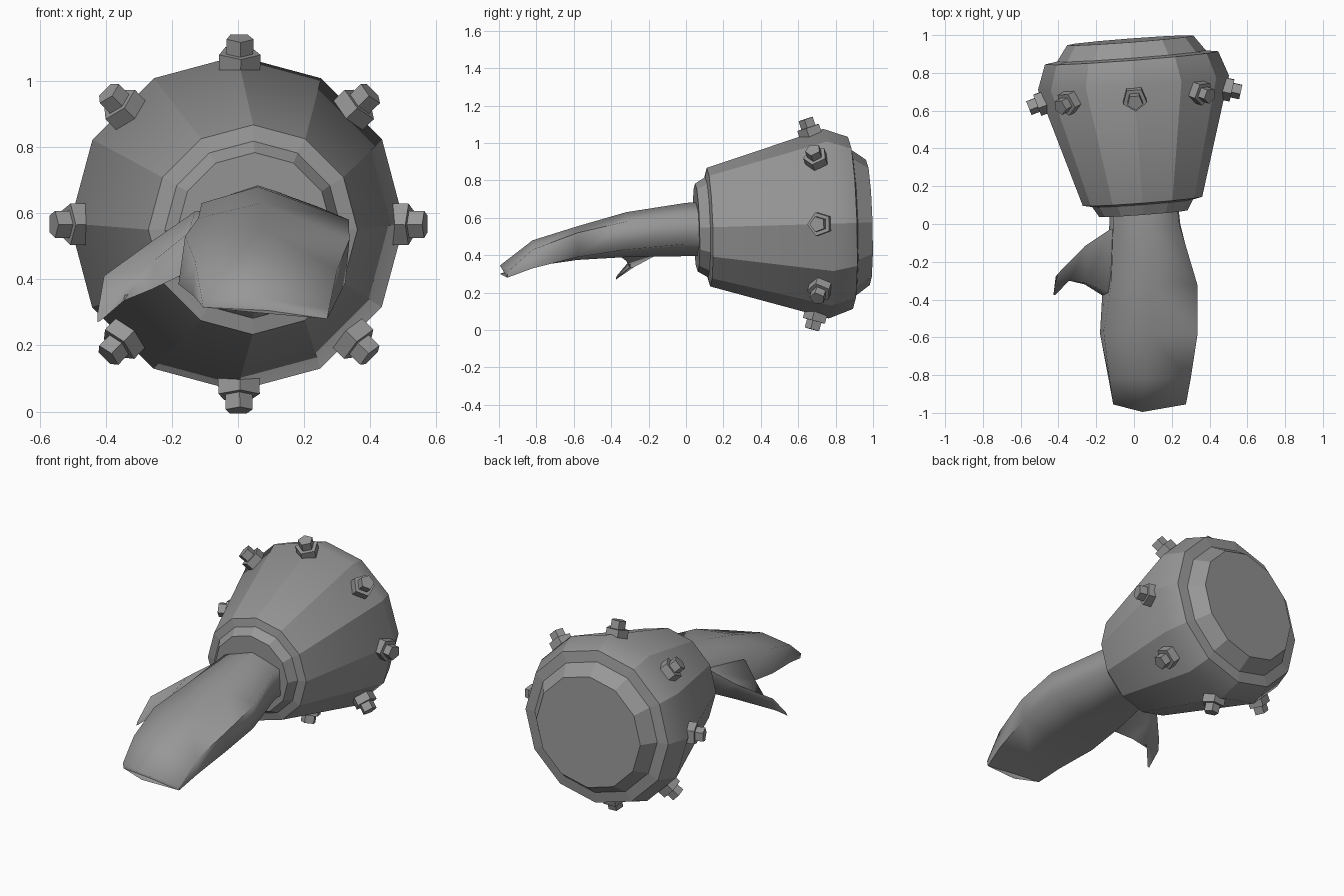
import bpy, bmesh, math
from mathutils import Vector, Matrix

if "Cube" in bpy.data.objects:
    bpy.data.objects.remove(bpy.data.objects["Cube"])

steel = bpy.data.materials.new("steel grey")
steel.diffuse_color = (0.31, 0.31, 0.31, 1)
steel.use_nodes = True
steel.node_tree.nodes["Principled BSDF"].inputs["Base Color"].default_value = steel.diffuse_color


def loft(name, rings, soft_rings=None):
    """Skin a list of closed rings; soft_rings keeps only those rings smooth."""
    bm = bmesh.new()
    rows = [[bm.verts.new(p) for p in ring] for ring in rings]
    n = len(rows[0])
    for a, b in zip(rows, rows[1:]):
        for i in range(n):
            j = (i + 1) % n
            bm.faces.new((a[i], a[j], b[j], b[i]))
    bm.faces.new(rows[0])
    bm.faces.new(rows[-1])
    bmesh.ops.recalc_face_normals(bm, faces=bm.faces)
    for f in bm.faces:
        f.smooth = True
    if soft_rings is not None:
        soft = {v: k for k in soft_rings for v in rows[k]}
        for e in bm.edges:
            a, b = e.verts
            e.smooth = a in soft and soft.get(a) == soft.get(b)
    me = bpy.data.meshes.new(name)
    bm.to_mesh(me)
    bm.free()
    me.materials.append(steel)
    ob = bpy.data.objects.new(name, me)
    bpy.context.collection.objects.link(ob)
    return ob


def circle(n, r, h, start=0.0):
    return [Vector((r * math.cos(start + math.tau * i / n),
                    r * math.sin(start + math.tau * i / n), h)) for i in range(n)]


# Slightly tilted cuff axis: local z runs from the wrist to the back
axis = Vector((-0.076, 1, 0.03)).normalized()
up = (Vector((0, 0, 1)) - axis * axis.z).normalized()
side = up.cross(axis)
cuff_frame = Matrix((side, up, axis)).transposed().to_4x4()
cuff_frame.translation = Vector((0.045, 0.12, 0.55))

# Cuff: collar, flared body, chamfered rim and raised back plate
profile = [(0.235, -0.065), (0.268, -0.01), (0.317, 0), (0.507, 0.63),
           (0.46, 0.762), (0.395, 0.772), (0.335, 0.855)]
cuff = loft("cuff", [circle(12, r, h) for r, h in profile], soft_rings=[3])
cuff.matrix_world = cuff_frame

# Eight two-step pentagonal studs standing on the flared body
slope = math.atan2(0.19, 0.63)
for k in range(8):
    a = math.tau * k / 8
    steps = [(0.066, -0.03), (0.066, 0.035), (0.043, 0.035), (0.043, 0.082)]
    # first corner points along local x, which is laid toward the wrist
    stud = loft("stud_%d" % (k + 1), [circle(5, r, h) for r, h in steps], soft_rings=[])
    radial = Vector((math.cos(a), math.sin(a), 0))
    normal = radial * math.cos(slope) - Vector((0, 0, 1)) * math.sin(slope)
    toward = -(radial * math.sin(slope) + Vector((0, 0, 1)) * math.cos(slope))
    m = Matrix((toward, normal.cross(toward), normal)).transposed().to_4x4()
    m.translation = radial * 0.485 + Vector((0, 0, 0.565))
    stud.matrix_world = cuff_frame @ m

# Mitten hand: six-sided sections (upper left, top, upper right, then below)
sections = [
    (0.09, 0, [(-.11, .63), (.06, .685), (.23, .62), (.235, .46), (.06, .395), (-.13, .45)]),
    (0.0, 0, [(-.11, .63), (.06, .68), (.24, .62), (.245, .46), (.06, .395), (-.13, .45)]),
    (-.32, 0, [(-.12, .585), (.07, .63), (.335, .58), (.325, .43), (.08, .39), (-.165, .41)]),
    (-.58, 0, [(-.16, .53), (.07, .555), (.337, .52), (.325, .39), (.08, .375), (-.18, .385)]),
    (-.82, 0, [(-.13, .455), (.06, .48), (.30, .43), (.295, .33), (.07, .34), (-.135, .35)]),
    (-.955, .04, [(-.11, .345), (.045, .345), (.275, .31), (.27, .28), (.045, .30), (-.105, .315)]),
]
hand = loft("hand", [[Vector((x, y - (bulge if i in (1, 4) else 0), z))
                      for i, (x, z) in enumerate(pts)] for y, bulge, pts in sections])

# Thumb: four-sided sections growing out of the hand's left side
thumb_rings = [
    [(-.05, -.01, .61), (-.05, -.38, .55), (-.05, -.40, .42), (-.05, -.05, .44)],
    [(-.13, -.03, .605), (-.15, -.36, .54), (-.165, -.38, .415), (-.14, -.06, .45)],
    [(-.26, -.117, .515), (-.25, -.315, .46), (-.26, -.32, .37), (-.24, -.16, .40)],
    [(-.405, -.265, .41), (-.335, -.29, .385), (-.345, -.30, .335), (-.415, -.28, .335)],
    [(-.425, -.36, .295), (-.415, -.37, .29), (-.415, -.375, .275), (-.425, -.375, .27)],
]
thumb = loft("thumb", [[Vector(p) for p in ring] for ring in thumb_rings])

# Soft shading on the flesh-like parts, crisp only at the tightest corners
for ob in (hand, thumb):
    bpy.ops.object.select_all(action='DESELECT')
    ob.select_set(True)
    bpy.context.view_layer.objects.active = ob
    bpy.ops.object.shade_smooth_by_angle(angle=math.radians(80))
